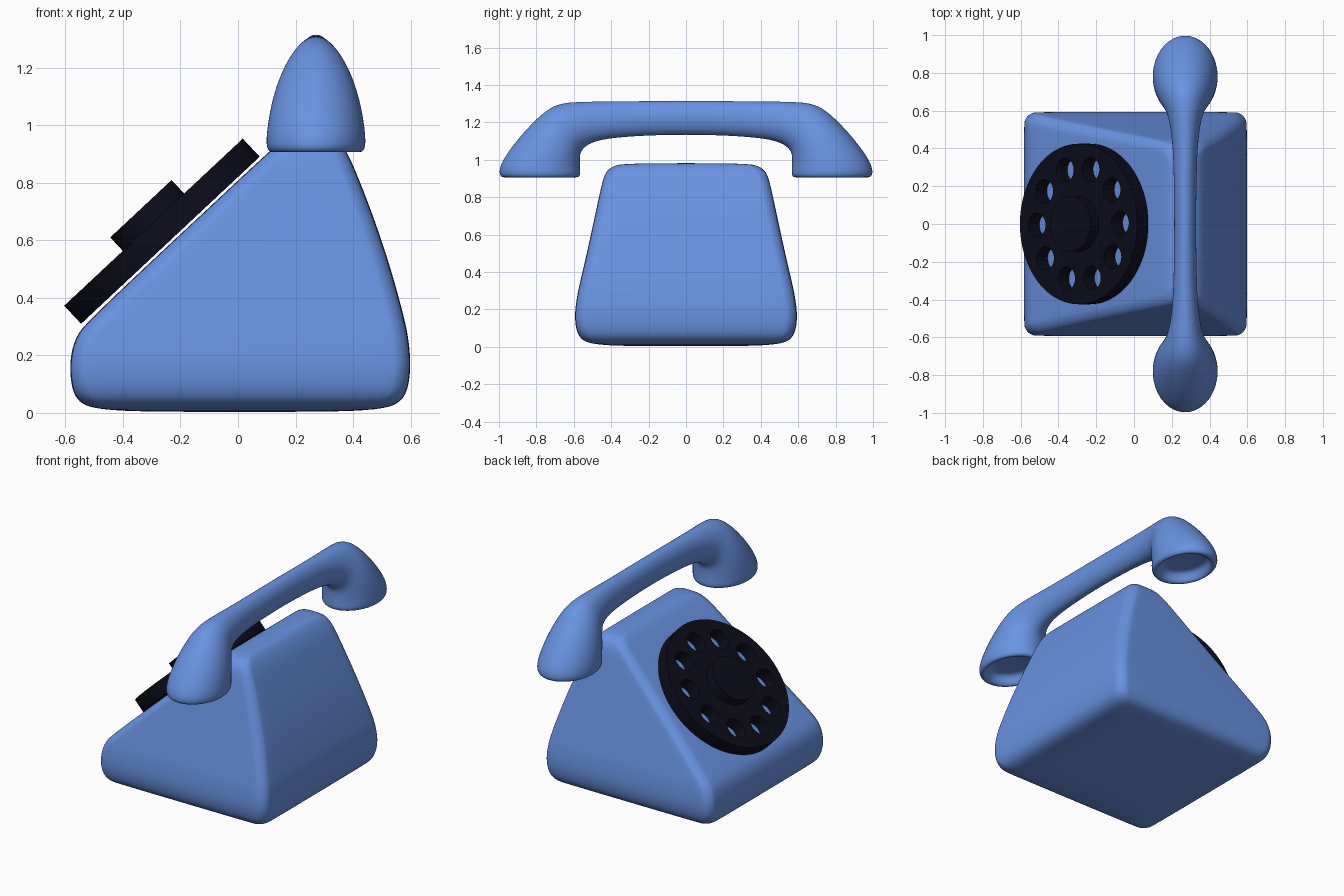
import bpy, bmesh, math
from mathutils import Vector

if "Cube" in bpy.data.objects:
    bpy.data.objects.remove(bpy.data.objects["Cube"])


def material(name, rgb):
    m = bpy.data.materials.new(name)
    m.diffuse_color = (*rgb, 1)
    m.use_nodes = True
    m.node_tree.nodes["Principled BSDF"].inputs["Base Color"].default_value = m.diffuse_color
    return m


blue = material("blue", (0.14, 0.29, 0.76))
black = material("near_black", (0.004, 0.004, 0.012))


def loft(name, rings, mat):
    """Skin a list of equal-length closed rings, cap both ends, smooth it."""
    bm = bmesh.new()
    rows = [[bm.verts.new(p) for p in ring] for ring in rings]
    n = len(rows[0])
    for a, b in zip(rows, rows[1:]):
        for i in range(n):
            j = (i + 1) % n
            bm.faces.new((a[i], a[j], b[j], b[i]))
    bm.faces.new(rows[0])
    bm.faces.new(rows[-1])
    bmesh.ops.recalc_face_normals(bm, faces=bm.faces)
    for f in bm.faces:
        f.smooth = True
    me = bpy.data.meshes.new(name)
    bm.to_mesh(me)
    bm.free()
    ob = bpy.data.objects.new(name, me)
    bpy.context.collection.objects.link(ob)
    me.materials.append(mat)
    sub = ob.modifiers.new("smooth", 'SUBSURF')
    sub.levels = sub.render_levels = 2
    return ob


def rounded_rect(z, x0, x1, h, r, steps=5):
    pts = []
    corners = [(x1 - r, h - r), (x0 + r, h - r), (x0 + r, r - h), (x1 - r, r - h)]
    for k, (cx, cy) in enumerate(corners):
        for s in range(steps + 1):
            a = math.pi / 2 * (k + s / steps)
            pts.append((cx + r * math.cos(a), cy + r * math.sin(a), z))
    return pts


# Body: horizontal slices (height, front x, back x, half depth, corner radius)
slices = [
    (0.003, -0.35, 0.36, 0.35, 0.06), (0.012, -0.47, 0.48, 0.47, 0.06),
    (0.024, -0.535, 0.545, 0.54, 0.07), (0.055, -0.567, 0.58, 0.573, 0.07),
    (0.10, -0.58, 0.594, 0.589, 0.07), (0.16, -0.585, 0.60, 0.595, 0.07),
    (0.22, -0.578, 0.597, 0.59, 0.07), (0.27, -0.56, 0.59, 0.582, 0.07),
    (0.31, -0.53, 0.583, 0.575, 0.07), (0.50, -0.33, 0.533, 0.53, 0.07),
    (0.70, -0.115, 0.465, 0.487, 0.07), (0.85, 0.045, 0.405, 0.455, 0.065),
    (0.90, 0.10, 0.382, 0.442, 0.06), (0.94, 0.145, 0.357, 0.425, 0.055),
    (0.967, 0.18, 0.332, 0.39, 0.05), (0.982, 0.215, 0.305, 0.33, 0.04),
]
loft("body", [rounded_rect(*s) for s in slices], blue)

# Handset: half sections (outer y, outer z, inner y, inner z, half width)
half = [
    (0.0, 1.316, 0.0, 1.135, 0.058), (0.25, 1.314, 0.25, 1.128, 0.060),
    (0.42, 1.312, 0.40, 1.115, 0.066), (0.58, 1.311, 0.48, 1.10, 0.080),
    (0.68, 1.302, 0.535, 1.075, 0.100), (0.75, 1.265, 0.56, 1.045, 0.125),
    (0.83, 1.19, 0.566, 1.02, 0.147), (0.91, 1.10, 0.566, 0.99, 0.162),
    (0.975, 1.01, 0.565, 0.965, 0.171), (0.997, 0.96, 0.563, 0.94, 0.174),
    (1.001, 0.925, 0.563, 0.92, 0.173), (0.988, 0.906, 0.573, 0.906, 0.162),
    (0.965, 0.905, 0.597, 0.905, 0.147), (0.947, 0.925, 0.612, 0.925, 0.134),
    (0.93, 0.96, 0.63, 0.96, 0.122), (0.88, 0.965, 0.68, 0.965, 0.08),
]


def section(oy, oz, iy, iz, w, side):
    mid = Vector((0.271, side * (oy + iy) / 2, (oz + iz) / 2))
    arm = Vector((0, side * (oy - iy) / 2, (oz - iz) / 2))
    pts = []
    for k in range(24):
        a = 2 * math.pi * k / 24
        pts.append(mid + arm * math.cos(a) + Vector((w * math.sin(a), 0, 0)))
    return pts


loft("handset", [section(*s, -1) for s in half[:0:-1]] +
     [section(*s, 1) for s in half], blue)

# Dial plate: disc outline with ten finger holes, tilted onto the sloping face
tilt = math.atan2(0.62, 0.58) - math.pi / 2
tilt = -math.atan2(0.58, 0.62)
normal = Vector((math.sin(tilt), 0, math.cos(tilt)))
base = Vector((-0.235, 0, 0.60))
thick = 0.086

curve = bpy.data.curves.new("dial_plate", 'CURVE')
curve.dimensions = '2D'
curve.fill_mode = 'BOTH'
curve.extrude = thick / 2


def circle(cx, cy, r, n):
    sp = curve.splines.new('POLY')
    sp.points.add(n - 1)
    sp.use_cyclic_u = True
    for k, p in enumerate(sp.points):
        a = 2 * math.pi * k / n
        p.co = (cx + r * math.cos(a), cy + r * math.sin(a), 0, 1)


circle(0, 0, 0.425, 72)
for k in range(10):
    a = math.radians(36 * k + 1)
    circle(0.302 * math.cos(a), 0.302 * math.sin(a), 0.063, 28)
dial = bpy.data.objects.new("dial_plate", curve)
bpy.context.collection.objects.link(dial)
dial.location = base + normal * thick / 2
dial.rotation_euler = (0, tilt, 0)
bpy.context.view_layer.objects.active = dial
dial.select_set(True)
bpy.ops.object.convert(target='MESH')
dial = bpy.context.object
dial.data.materials.clear()
dial.data.materials.append(black)
bpy.ops.object.shade_smooth_by_angle()

# Dial hub in the middle of the plate
bpy.ops.mesh.primitive_cylinder_add(vertices=48, radius=0.146, depth=0.066,
                                    location=base + normal * (thick + 0.031),
                                    rotation=(0, tilt, 0))
hub = bpy.context.object
hub.name = "dial_hub"
hub.data.materials.append(black)
bpy.ops.object.shade_smooth_by_angle()
